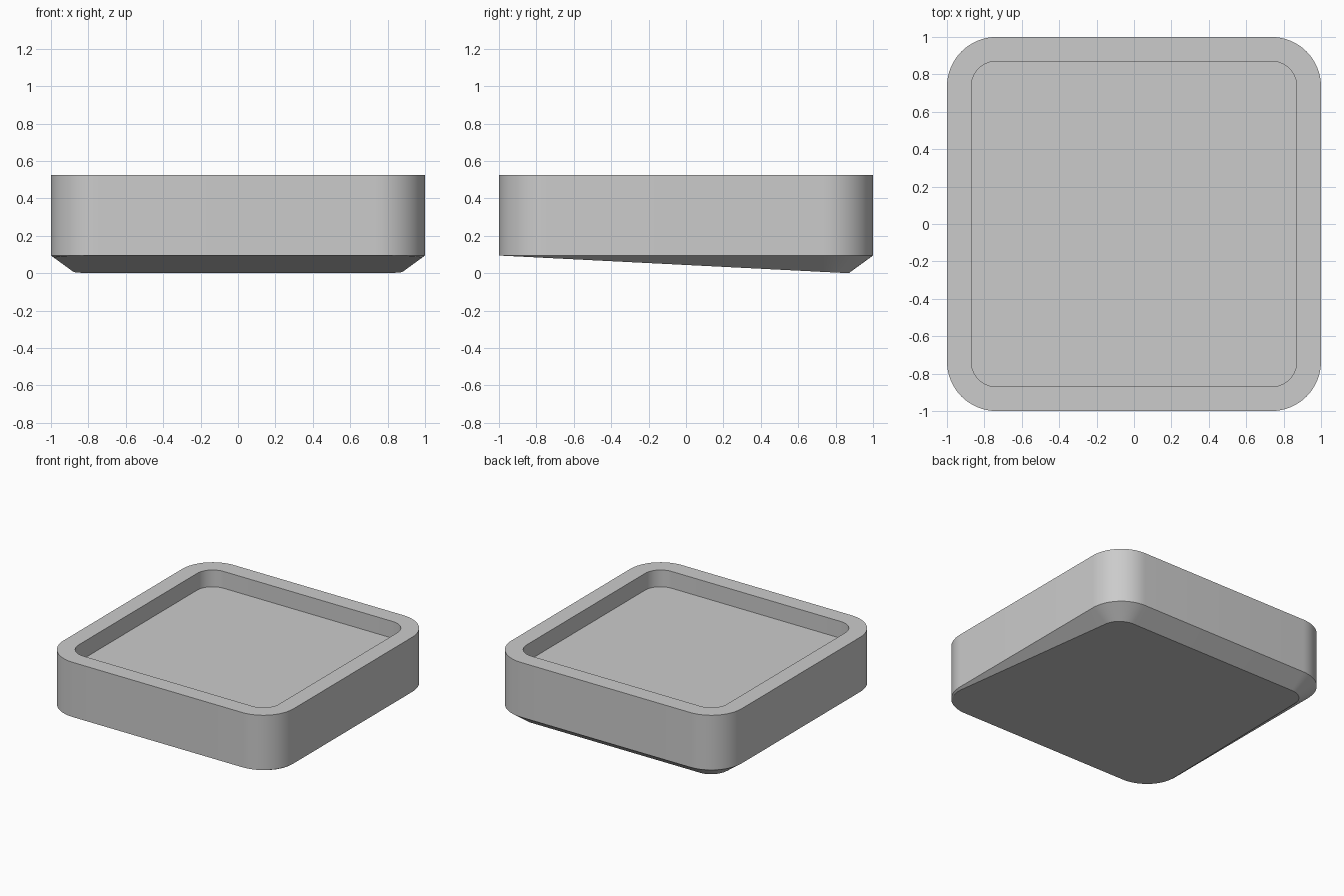
import bpy, bmesh, math

cube = bpy.data.objects.get("Cube")
if cube:
    bpy.data.objects.remove(cube, do_unlink=True)

WALL = 0.13        # rim thickness and width of the underside taper
RADIUS = 0.265     # outer corner radius
TOP, EDGE, FLOOR = 0.524, 0.0945, 0.392
STEPS = 16         # segments per corner


def rounded_outline():
    """Yield each outline point with its outward normal."""
    for corner in range(4):
        base = corner * math.pi / 2
        cx = math.copysign(1 - RADIUS, math.cos(base + math.pi / 4))
        cy = math.copysign(1 - RADIUS, math.sin(base + math.pi / 4))
        for i in range(STEPS + 1):
            a = base + i / STEPS * math.pi / 2
            nx, ny = math.cos(a), math.sin(a)
            yield cx + RADIUS * nx, cy + RADIUS * ny, nx, ny


bm = bmesh.new()


def ring(inset, z):
    return [bm.verts.new((x - nx * inset, y - ny * inset, z))
            for x, y, nx, ny in rounded_outline()]


def sloped_ring():
    """Taper cut by a plane rising from the back to the front edge."""
    verts = []
    for x, y, nx, ny in rounded_outline():
        t = (y + 1) / (2 - WALL + ny * WALL)
        verts.append(bm.verts.new((x - nx * WALL * t, y - ny * WALL * t, EDGE * (1 - t))))
    return verts


# Underside, taper, outer wall, rim, recess wall and recess floor
rings = [sloped_ring(), ring(0, EDGE), ring(0, TOP), ring(WALL, TOP), ring(WALL, FLOOR)]
for lower, upper in zip(rings, rings[1:]):
    for i in range(len(lower)):
        j = (i + 1) % len(lower)
        bm.faces.new((lower[i], lower[j], upper[j], upper[i]))
bm.faces.new(reversed(rings[0]))
bm.faces.new(rings[-1])
bmesh.ops.remove_doubles(bm, verts=bm.verts, dist=0.0001)
bmesh.ops.recalc_face_normals(bm, faces=bm.faces)

mesh = bpy.data.meshes.new("tray_body")
bm.to_mesh(mesh)
bm.free()
tray = bpy.data.objects.new("tray_body", mesh)
bpy.context.collection.objects.link(tray)

# Single plain grey
grey = bpy.data.materials.new("plain_grey")
grey.use_nodes = True
colour = (0.6, 0.6, 0.6, 1)
grey.diffuse_color = colour
grey.node_tree.nodes["Principled BSDF"].inputs["Base Color"].default_value = colour
mesh.materials.append(grey)

# Smooth corners with crisp edges
bpy.ops.object.select_all(action="DESELECT")
tray.select_set(True)
bpy.context.view_layer.objects.active = tray
bpy.ops.object.shade_smooth_by_angle(angle=math.radians(20))
